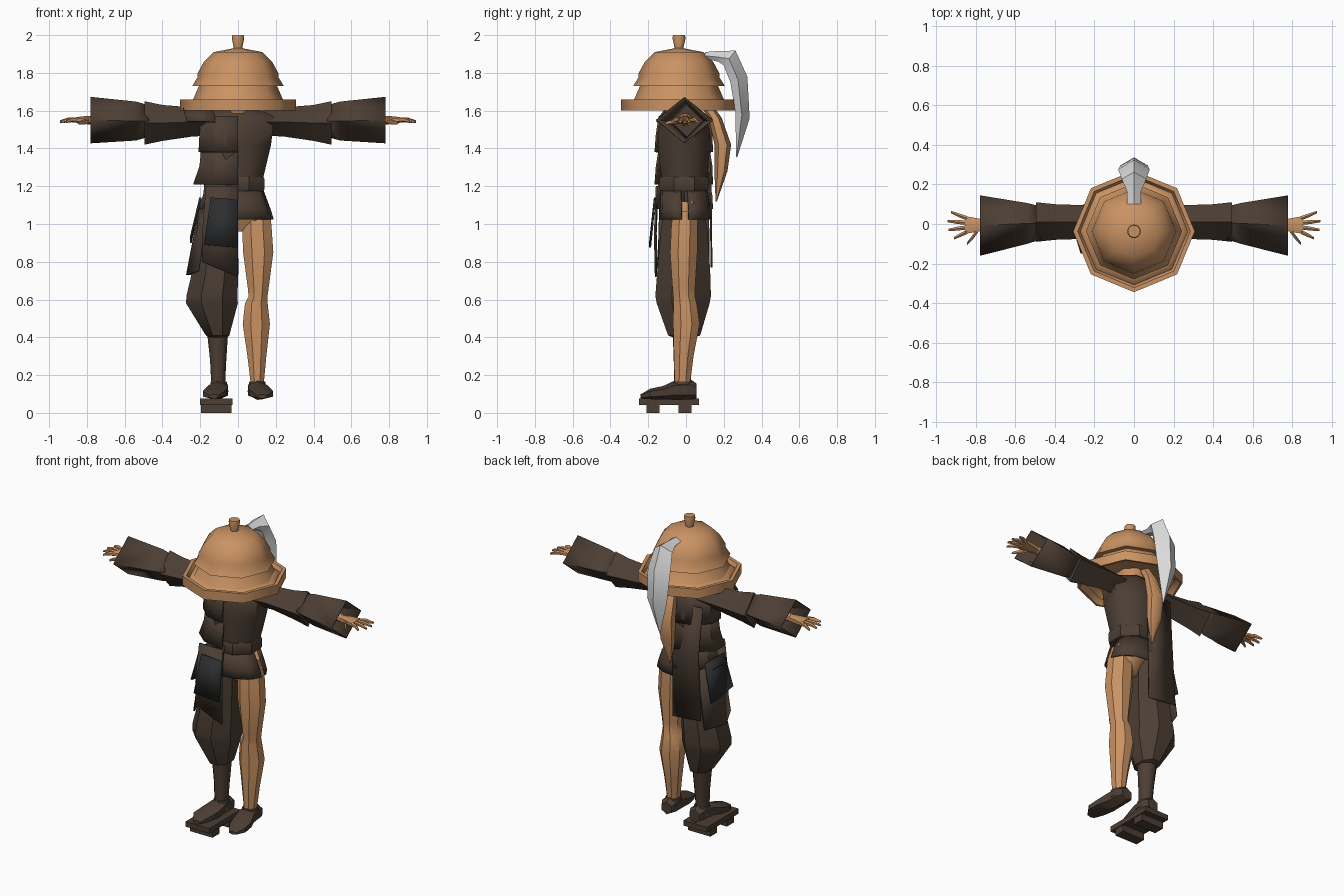
import bpy, bmesh, math
from mathutils import Vector


def material(name, rgb):
    m = bpy.data.materials.new(name)
    m.diffuse_color = (*rgb, 1)
    return m


BROWN = material("dark brown cloth", (0.072, 0.048, 0.034))
TAN = material("tan", (0.59, 0.29, 0.125))
WHITE = material("pale grey", (0.75, 0.75, 0.75))
SLATE = material("slate cloth", (0.026, 0.027, 0.029))


def finish(name, verts, faces, mat, angle=50, thick=0):
    me = bpy.data.meshes.new(name)
    me.from_pydata(verts, [], faces)
    bm = bmesh.new()
    bm.from_mesh(me)
    bmesh.ops.recalc_face_normals(bm, faces=bm.faces)
    bm.to_mesh(me)
    bm.free()
    me.materials.append(mat)
    ob = bpy.data.objects.new(name, me)
    bpy.context.collection.objects.link(ob)
    bpy.ops.object.select_all(action='DESELECT')
    bpy.context.view_layer.objects.active = ob
    ob.select_set(True)
    if angle:
        bpy.ops.object.shade_smooth_by_angle(angle=math.radians(angle))
    if thick:
        s = ob.modifiers.new("thickness", 'SOLIDIFY')
        s.thickness = thick
        s.offset = 0
    return ob


def loft(name, rings, mat, n=8, axis='z', flat=True, caps=True, angle=50, arc=None, thick=0):
    """Rings are (x, y, z, half width, half height) across the axis."""
    verts, faces = [], []
    count = n + 1 if arc else n
    for x, y, z, a, b in rings:
        k = 1 / math.cos(math.pi / n) if flat and not arc else 1
        for i in range(count):
            if arc:
                t = math.radians(arc[0] + (arc[1] - arc[0]) * i / n)
            else:
                t = 2 * math.pi * (i + (0.5 if flat else 0)) / n
            u, v = a * k * math.cos(t), b * k * math.sin(t)
            off = {'z': (u, v, 0), 'x': (0, u, v), 'y': (u, 0, v)}[axis]
            verts.append(Vector((x, y, z)) + Vector(off))
    for r in range(len(rings) - 1):
        for i in range(n):
            j = i + 1 if arc else (i + 1) % n
            faces.append((r * count + i, r * count + j, (r + 1) * count + j, (r + 1) * count + i))
    if caps and not arc:
        faces.append(tuple(range(n)))
        faces.append(tuple(range((len(rings) - 1) * n, len(rings) * n)))
    return finish(name, verts, faces, mat, angle, thick)


def box(name, x0, x1, y0, y1, z0, z1, mat):
    cx, cy = (x0 + x1) / 2, (y0 + y1) / 2
    a, b = (x1 - x0) / 2, (y1 - y0) / 2
    return loft(name, [(cx, cy, z0, a, b), (cx, cy, z1, a, b)], mat, n=4, angle=0)


def panel(name, rows, mat, thick=0.01):
    """Cloth strip made from rows of left and right points."""
    verts = [p for row in rows for p in row]
    w = len(rows[0])
    faces = [(r * w + i, r * w + i + 1, (r + 1) * w + i + 1, (r + 1) * w + i)
             for r in range(len(rows) - 1) for i in range(w - 1)]
    return finish(name, verts, faces, mat, 25, thick)


# Tiered octagonal hat with hollow underside and knob
HY = -0.037
hat = [(1.66, .235), (1.625, .29), (1.60, .295), (1.60, .308), (1.66, .308), (1.66, .285), (1.625, .265),
       (1.665, .235), (1.735, .205), (1.73, .243), (1.775, .215), (1.80, .213), (1.86, .18),
       (1.91, .13), (1.925, .05), (1.932, .02)]
loft("hat", [(0, HY, z, r, r) for z, r in hat], TAN, flat=False, angle=48)
loft("hat_knob", [(0, HY, 1.92, .02, .02), (0, HY, 1.985, .033, .033), (0, HY, 2.0, .03, .03)], TAN, n=10)
loft("head", [(0, -.02, 1.52, .055, .06), (0, -.03, 1.59, .07, .08), (0, -.03, 1.7, .1, .11)], TAN)

# Curved pale plume and tan hair tail
plume = [((.10, 1.91), (.10, 1.875), .035), ((.155, 1.915), (.17, 1.86), .035), ((.262, 1.918), (.20, 1.84), .062),
         ((.325, 1.78), (.235, 1.75), .08), ((.337, 1.56), (.262, 1.59), .07), ((.27, 1.35), (.265, 1.36), .004)]
pv, pf = [], []
for (oy, oz), (iy, iz), w in plume:
    my, mz = oy * .45 + iy * .55, oz * .45 + iz * .55
    pv += [(0, oy, oz), (w, my, mz), (w * .5, iy, iz), (-w * .5, iy, iz), (-w, my, mz)]
for r in range(len(plume) - 1):
    pf += [(r * 5 + i, r * 5 + (i + 1) % 5, r * 5 + 5 + (i + 1) % 5, r * 5 + 5 + i) for i in range(5)]
finish("plume", pv, pf + [(0, 1, 2, 3, 4), (25, 26, 27, 28, 29)], WHITE, 35)
loft("hair_tail", [(0, .10, 1.64, .02, .03), (0, .155, 1.56, .035, .03), (0, .195, 1.42, .045, .038),
                   (0, .185, 1.28, .04, .03), (0, .16, 1.12, .003, .003)], TAN, n=6)

# Torso, belt and short skirt
loft("torso", [(0, -.01, 1.17, .13, .115), (0, -.01, 1.25, .135, .12), (0, -.01, 1.42, .175, .14),
               (0, -.01, 1.5, .185, .135), (0, -.01, 1.57, .19, .11), (0, -.01, 1.61, .1, .08)], BROWN)
loft("belt", [(0, -.01, 1.175, .135, .125), (0, -.01, 1.185, .14, .13),
              (0, -.01, 1.24, .14, .13), (0, -.01, 1.25, .135, .125)], BROWN, angle=30)
for sy, nm in ((-1, "front"), (1, "back")):
    arc = (0, 180) if sy > 0 else (180, 360)
    if sy > 0:
        arc = (8, 180)
    else:
        arc = (180, 352)
    loft("skirt_" + nm, [(0, -.01, 1.18, .132, .12), (0, -.005, 1.08, .17, .13), (0, -.005, 1.025, .188, .135)],
         BROWN, n=6, arc=arc, thick=.008)
loft("hips", [(.02, -.005, .96, .04, .03), (.06, -.005, 1.03, .1, .08), (.02, -.005, 1.12, .13, .1)], TAN)

# Layered half armour on one side
for nm, z1, z0, a1, a0 in (("upper", 1.57, 1.38, .2, .215), ("middle", 1.40, 1.21, .2, .245), ("lower", 1.22, 1.08, .18, .225)):
    loft("armour_" + nm, [(0, -.01, z1, a1, .13), (0, -.01, (z1 + z0) / 2, a1 + .01, .145), (0, -.012, z0, a0, .15)],
         BROWN, n=5, arc=(90, 270), thick=.01, angle=30)
panel("shoulder_flap", [((-.29, -.08, 1.61), (-.13, -.10, 1.62)), ((-.27, -.145, 1.545), (-.12, -.155, 1.54))], BROWN)

# Hanging cloths: front, back and side
panel("front_cloth", [((-.17, -.15, 1.2), (0, -.155, 1.2)), ((-.19, -.16, .95), (0, -.165, .95)),
                      ((-.19, -.155, .8), (0, -.16, .72))], BROWN)
panel("front_slate", [((-.145, -.165, 1.14), (0, -.165, 1.13)), ((-.18, -.192, .89), (0, -.19, .875))], SLATE)
panel("back_cloth", [((-.19, .10, 1.5), (0, .115, 1.5)), ((-.18, .13, 1.2), (0, .13, 1.2)),
                     ((-.2, .135, .79), (0, .135, .77))], BROWN)
panel("side_slate", [((-.2, -.10, 1.14), (-.2, .09, 1.14)), ((-.25, -.12, .93), (-.25, .10, .9))], SLATE)
panel("side_cloth", [((-.16, -.14, 1.1), (-.2, 0, 1.1), (-.17, .12, 1.1)),
                     ((-.21, -.15, .75), (-.27, -.02, .73), (-.22, .125, .73))], BROWN)

# Baggy trouser leg and bound shin
loft("trouser", [(-.105, -.01, 1.12, .1, .1), (-.11, -.01, .95, .11, .125), (-.12, -.012, .75, .122, .14),
                 (-.138, -.015, .62, .135, .147), (-.138, -.015, .58, .137, .14),
                 (-.108, -.01, .41, .062, .085), (-.108, -.01, .40, .05, .06)], BROWN, angle=35)
loft("bound_shin", [(-.108, -.01, .42, .055, .06), (-.105, -.015, .28, .043, .05),
                    (-.105, -.02, .14, .036, .042)], BROWN)

# Bare leg
loft("bare_leg", [(.10, -.005, 1.07, .07, .065), (.1, -.008, .98, .078, .07), (.107, -.012, .85, .08, .072),
                  (.107, -.012, .66, .055, .06), (.106, -.01, .615, .05, .057), (.097, -.005, .58, .06, .062),
                  (.097, .002, .47, .072, .07), (.1, -.012, .3, .05, .052), (.102, -.02, .14, .033, .04)], TAN, angle=40)

# Shoes on both feet
for s, nm in ((-1, "left"), (1, "right")):
    shoe = [(.1, .055, .115, .035, .035), (.1, .03, .122, .048, .045), (.105, -.06, .12, .052, .044),
            (.118, -.12, .107, .06, .031), (.13, -.19, .1, .056, .024), (.128, -.24, .087, .025, .01)]
    loft("shoe_" + nm, [(s * x, y, z, a, b) for x, y, z, a, b in shoe], BROWN, n=6, axis='y', angle=35)
    loft("shoe_cuff_" + nm, [(s * .102, -.02, .11, .052, .06), (s * .102, -.02, .165, .042, .048)], BROWN)

# Wooden sandal under one foot
box("sandal_plate", -.2, -.03, -.25, .07, .043, .076, BROWN)
for nm, y in (("front", -.21), ("rear", -.04)):
    box("sandal_tooth_" + nm, -.195, -.035, y, y + .07, 0, .046, BROWN)

# Wide sleeves and hands on both arms
AZ = 1.545
for s, nm in ((-1, "left"), (1, "right")):
    loft("upper_sleeve_" + nm, [(s * .13, 0, 1.54, .09, .07), (s * .25, .01, 1.54, .085, .078),
                                (s * .40, .01, 1.535, .09, .095), (s * .495, .01, 1.535, .10, .115)],
         BROWN, n=4, axis='x', flat=False, angle=20)
    loft("lower_sleeve_" + nm, [(s * .47, .005, 1.545, .08, .08), (s * .54, .003, 1.545, .10, .10),
                                (s * .78, -.008, 1.55, .15, .12)],
         BROWN, n=4, axis='x', flat=False, caps=False, angle=20, thick=.006)
    loft("forearm_" + nm, [(s * .5, 0, 1.55, .035, .035), (s * .75, -.005, 1.55, .025, .022)], TAN, axis='x')
    loft("palm_" + nm, [(s * .74, -.005, 1.55, .024, .02), (s * .80, -.005, 1.55, .035, .019),
                        (s * .855, -.005, 1.55, .045, .014)], TAN, n=6, axis='x')
    tips = [(.91, -.072), (.938, -.03), (.943, .015), (.925, .06)]
    for i, (tx, ty) in enumerate(tips):
        y0 = -.04 + i * .023
        mid = ((.85 + tx) / 2, (y0 + ty) / 2)
        loft(f"finger_{nm}_{i + 1}", [(s * .845, y0, 1.55, .011, .011), (s * mid[0], mid[1], 1.552, .01, .011),
                                      (s * tx, ty, 1.542, .006, .006)], TAN, n=6, axis='x')
    loft("thumb_" + nm, [(s * .79, -.03, 1.545, .014, .013), (s * .815, -.065, 1.54, .012, .011),
                         (s * .845, -.1, 1.535, .007, .007)], TAN, n=6, axis='x')
